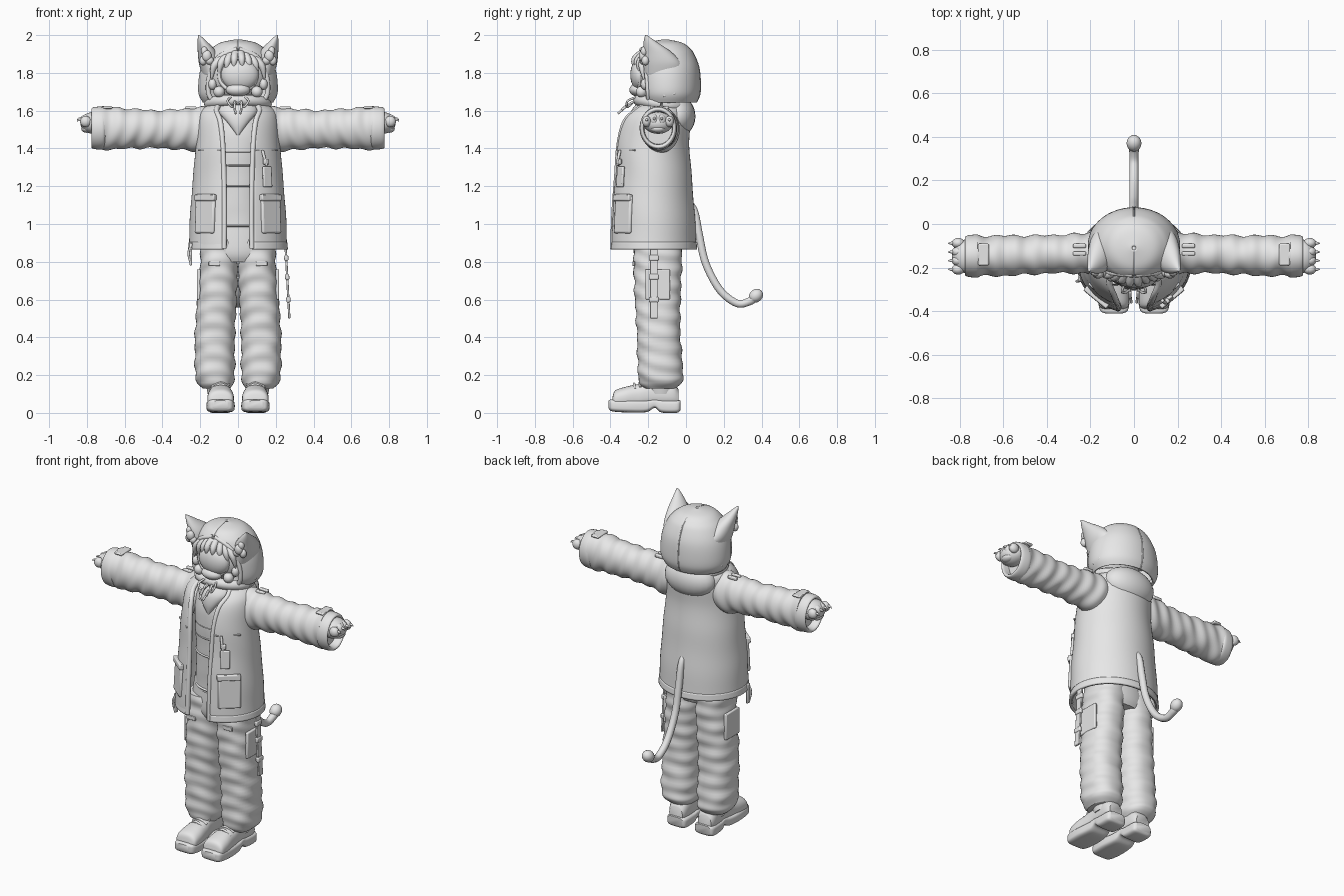
import bpy, bmesh, math
from math import sin, cos, pi, radians
from mathutils import Matrix, Vector, Euler

cube = bpy.data.objects.get("Cube")
if cube:
    bpy.data.objects.remove(cube)

grey = bpy.data.materials.new("light grey")
grey.use_nodes = True
grey.diffuse_color = (0.8, 0.8, 0.8, 1)
grey.node_tree.nodes["Principled BSDF"].inputs["Base Color"].default_value = (0.8, 0.8, 0.8, 1)


def finish(bm, name, mirror=False, thick=0, bevel=0):
    """Turn a bmesh into a shaded object with its modifiers."""
    bmesh.ops.recalc_face_normals(bm, faces=bm.faces)
    for f in bm.faces:
        f.smooth = True
    for e in bm.edges:
        e.smooth = e.calc_face_angle(0) < 0.75
    mesh = bpy.data.meshes.new(name)
    bm.to_mesh(mesh)
    bm.free()
    ob = bpy.data.objects.new(name, mesh)
    bpy.context.collection.objects.link(ob)
    mesh.materials.clear()
    mesh.materials.append(grey)
    if thick:
        m = ob.modifiers.new("thickness", 'SOLIDIFY')
        m.thickness, m.offset = thick, 0
    if bevel:
        m = ob.modifiers.new("bevel", 'BEVEL')
        m.width, m.segments = bevel, 2
    if mirror:
        ob.modifiers.new("mirror", 'MIRROR').use_clip = False
    return ob


def spline(keys, steps):
    """Smooth rows through the keys."""
    rows = []
    for i in range(len(keys) - 1):
        k = [keys[max(0, min(len(keys) - 1, i + d))] for d in (-1, 0, 1, 2)]
        for s in range(steps):
            t = s / steps
            rows.append([b + 0.5 * t * (c - a + t * (2*a - 5*b + 4*c - d + t * (3*(b - c) + d - a)))
                         for a, b, c, d in zip(*k)])
    return rows + [list(keys[-1])]


def ring_point(key, a, axis, power=1.0, grow=0.0):
    t, cu, cv, ru, rv = key[:5]
    c, s = cos(a), sin(a)
    u = cu + (ru + grow) * math.copysign(abs(c) ** power, c)
    v = cv + (rv + grow) * math.copysign(abs(s) ** power, s)
    return {'z': (u, v, t), 'x': (t, u, v), 'y': (u, t, v)}[axis]


def loft(name, keys, axis='z', steps=6, segs=40, power=1.0, wrinkle=0.0, freq=60,
         caps=True, **kw):
    """Skin oval sections (place, centre, radii, front gap in degrees)."""
    bm = bmesh.new()
    gapped = len(keys[0]) > 5
    rings = []
    for key in spline(keys, steps):
        gap = radians(max(0, key[5])) if gapped else 0
        ring = []
        for j in range(segs + gapped):
            a = -pi / 2 + gap + (2 * pi - 2 * gap) * j / segs
            w = wrinkle * (sin(key[0] * freq + 2.2 * sin(a) + cos(2 * a))
                           + 0.6 * sin(key[0] * freq * 0.57 - 3 * cos(a)))
            ring.append(bm.verts.new(ring_point(key, a, axis, power, w)))
        rings.append(ring)
    for r, q in zip(rings, rings[1:]):
        for j in range(segs):
            k = (j + 1) % len(r)
            bm.faces.new((r[j], r[k], q[k], q[j]))
    if caps and not gapped:
        bm.faces.new(rings[0])
        bm.faces.new(rings[-1])
    return finish(bm, name, **kw)


def balls(name, places, mirror=False, rot=(0, 0, 0)):
    """Ellipsoids given as (centre, radii)."""
    bm = bmesh.new()
    for loc, size in places:
        m = Matrix.LocRotScale(Vector(loc), Euler(rot), Vector(size))
        bmesh.ops.create_uvsphere(bm, u_segments=24, v_segments=14, radius=1, matrix=m)
    return finish(bm, name, mirror)


def box(name, loc, size, turn=(0, 0, 0), mirror=False, bevel=0.006):
    bm = bmesh.new()
    rot = Euler([radians(d) for d in turn])
    bmesh.ops.create_cube(bm, size=1, matrix=Matrix.LocRotScale(Vector(loc), rot, Vector(size)))
    return finish(bm, name, mirror, bevel=bevel)


def tube(name, pts, radius, mirror=False, taper=None):
    cu = bpy.data.curves.new(name, 'CURVE')
    cu.dimensions, cu.bevel_depth, cu.bevel_resolution, cu.use_fill_caps = '3D', radius, 3, True
    sp = cu.splines.new('POLY')
    rows = spline([tuple(p) + ((taper[i] if taper else 1),) for i, p in enumerate(pts)], 6)
    sp.points.add(len(rows) - 1)
    for p, row in zip(sp.points, rows):
        p.co, p.radius = (*row[:3], 1), row[3]
    tmp = bpy.data.objects.new(name, cu)
    mesh = bpy.data.meshes.new_from_object(tmp)
    bm = bmesh.new()
    bm.from_mesh(mesh)
    bpy.data.objects.remove(tmp)
    bpy.data.meshes.remove(mesh)
    return finish(bm, name, mirror)


def edge_trim(name, keys, radius):
    tube(name, [ring_point(k, -pi / 2 + radians(k[5]), 'z') for k in keys], radius, True)


# Trousers and cuffs
loft("trouser_legs", [(.13, .115, -.135, .075, .085), (.16, .12, -.135, .098, .11),
                      (.22, .122, -.135, .105, .12), (.42, .122, -.145, .106, .115),
                      (.62, .11, -.15, .104, .122), (.8, .1, -.15, .1, .128),
                      (.93, .095, -.15, .098, .125)], steps=12, power=.85, wrinkle=.0035,
     freq=75, mirror=True)
loft("hips", [(.8, 0, -.15, .17, .11), (.86, 0, -.15, .193, .128), (1.03, 0, -.15, .17, .12)])
box("cargo_pockets", (.208, -.15, .68), (.02, .13, .16), mirror=True)
box("trouser_tabs", (.125, -.277, .79), (.06, .012, .025), mirror=True, bevel=.003)

# Shoes: soft upper, toe sole, heel block, laces
loft("shoe_uppers", [(-.39, .092, .06, .045, .02), (-.375, .092, .07, .066, .048),
                     (-.32, .092, .078, .07, .06), (-.25, .092, .085, .062, .068),
                     (-.19, .095, .1, .056, .07), (-.08, .098, .1, .058, .07),
                     (-.04, .098, .08, .045, .045)], 'y', power=.85, mirror=True)
loft("shoe_soles", [(-.41, .092, .045, .04, .02), (-.39, .092, .04, .066, .032),
                    (-.3, .092, .036, .075, .034), (-.21, .092, .036, .068, .032),
                    (-.165, .093, .05, .062, .024), (-.13, .094, .036, .064, .034),
                    (-.05, .095, .034, .064, .034), (-.03, .095, .04, .05, .026)],
     'y', power=.5, mirror=True)
for i in range(3):
    tube("shoe_lace", [(.045, -.27 + i * .03, .125 + i * .012), (.092, -.275 + i * .03, .153 + i * .006),
                       (.14, -.27 + i * .03, .125 + i * .012)], .007, True)
loft("ankles", [(.1, .1, -.13, .06, .07), (.2, .11, -.135, .07, .08)], mirror=True)

# Shirt with raised seams, and a neck scarf
loft("shirt", [(.97, 0, -.155, .16, .125), (1.2, 0, -.16, .15, .125), (1.45, 0, -.16, .16, .13),
               (1.58, 0, -.15, .14, .11), (1.66, 0, -.14, .07, .08)], wrinkle=.001, freq=50)
for z in (.99, 1.2, 1.31, 1.38):
    loft("shirt_seam", [(z - .005, 0, -.16, .152, .128), (z, 0, -.16, .156, .133),
                        (z + .005, 0, -.16, .152, .128)], steps=2)
loft("neck_scarf", [(1.47, 0, -.285, .006, .01), (1.53, 0, -.275, .05, .03),
                    (1.59, 0, -.23, .1, .065), (1.64, 0, -.17, .11, .09)])

# Open jacket with trimmed edges and hem
jacket = [(.87, 0, -.175, .252, .222, 17), (1.05, 0, -.177, .245, .214, 17),
          (1.25, 0, -.178, .228, .2, 19), (1.42, 0, -.18, .215, .188, 22),
          (1.54, 0, -.165, .205, .178, 27), (1.6, 0, -.145, .185, .152, 38),
          (1.635, 0, -.13, .125, .12, 50)]
loft("jacket", jacket, steps=8, segs=64, wrinkle=.001, freq=25, thick=.018)
edge_trim("jacket_front_edges", jacket, .014)
loft("jacket_hem", [(z, 0, -.175, .257 - .1 * (z - .87), .227 - .1 * (z - .87), 17)
                    for z in (.865, .885, .905)], steps=2, segs=64, thick=.014)
box("jacket_pockets", (.172, -.33, 1.05), (.13, .026, .2), (-3, 0, 40), True, .01)
box("pocket_flaps", (.172, -.336, 1.14), (.135, .028, .035), (-3, 0, 40), True)
box("chest_seams", (.15, -.318, 1.39), (.15, .012, .008), (0, 0, 38), True, .002)

# Sleeves rolled inward at the wrist, and separate cuffs
loft("sleeves", [(.1, -.135, 1.5, .09, .09), (.18, -.135, 1.495, .1, .122),
                 (.26, -.135, 1.5, .09, .112), (.42, -.14, 1.502, .088, .1),
                 (.58, -.145, 1.505, .092, .106), (.72, -.147, 1.508, .093, .115)],
     'x', steps=14, wrinkle=.004, freq=70, mirror=True)
loft("cuffs", [(.7, -.147, 1.508, .085, .1), (.715, -.147, 1.508, .098, .112),
               (.755, -.147, 1.508, .096, .112), (.775, -.147, 1.508, .088, .104),
               (.768, -.147, 1.508, .078, .09), (.73, -.147, 1.508, .074, .086)],
     'x', steps=4, mirror=True)
box("sleeve_tabs", (.69, -.14, 1.617), (.05, .1, .014), mirror=True)
for y in (-.1, -.135):
    box("shoulder_tabs", (.25, y, 1.612), (.06, .02, .02), mirror=True)

# Paws with toes, pads and claws
balls("paws", [((.765, -.148, 1.535), (.07, .078, .058))], True)
toes = [(.806, -.148 + d * .04, 1.553 - abs(d) * .007) for d in (-1.5, -.5, .5, 1.5)]
balls("paw_toes", [(p, (.03, .024, .03)) for p in toes], True)
balls("paw_pads", [((.8, -.148, 1.505), (.03, .04, .022))], True)
for x, y, z in toes:
    tube("claw", [(x + .015, y, z + .008), (x + .035, y, z + .008), (x + .047, y, z)],
         .009, True, (1, .7, .1))

# Head inside the hood: face, visor, muzzle mask and fringe
balls("face", [((0, -.165, 1.785), (.155, .105, .14))])
balls("visor", [((.01, -.245, 1.79), (.1, .05, .085))])
tube("visor_rim", [(.1 * cos(a), -.265 + .025 * abs(cos(a)), 1.79 + .09 * sin(a))
                   for a in [i * pi / 8 for i in range(17)]], .01)
balls("muzzle_mask", [((0, -.255, 1.71), (.065, .045, .035))])
balls("mask_filters", [((.1, -.235, 1.7), (.03, .03, .03)), ((.135, -.215, 1.74), (.022, .025, .03))], True)
for i in range(4):
    x = .02 + i * .036
    tube("fringe_lock", [(x * .7, -.225, 1.91 - i * .012), (x, -.272 + i * .013, 1.87 - i * .012),
                         (x * 1.1, -.27 + i * .016, 1.81 - i * .018)], .02, True, (1, .9, .1))

# Hood, rim, centre seam, ears and drape
hood = [(1.645, 0, -.095, .18, .145, 46), (1.69, 0, -.095, .203, .163, 50),
        (1.76, 0, -.097, .203, .167, 50), (1.83, 0, -.1, .19, .162, 46),
        (1.89, 0, -.105, .163, .145, 34), (1.925, 0, -.108, .135, .125, 2),
        (1.955, 0, -.11, .09, .085, 0), (1.972, 0, -.11, .008, .008, 0)]
loft("hood", hood, segs=56, thick=.012)
edge_trim("hood_rim", hood[:6], .013)
tube("hood_seam", [ring_point(k, pi / 2, 'z', 1, .005) for k in hood], .004)
loft("ears", [(1.79, .135, -.12, .055, .1), (1.85, .15, -.125, .057, .1),
              (1.91, .163, -.152, .05, .075), (1.96, .186, -.187, .028, .038),
              (2.0, .207, -.212, .005, .005)], mirror=True)
balls("ear_tufts", [((.165, -.23, 1.89), (.025, .02, .03)), ((.15, -.225, 1.865), (.022, .02, .022)),
                    ((.185, -.215, 1.865), (.02, .02, .025)), ((.178, -.222, 1.915), (.018, .018, .025))], True)
balls("hood_drape", [((0, -.045, 1.57), (.165, .095, .11))])
tube("hood_collar", [(.15 * cos(a), -.13 + .12 * sin(a), 1.635 - .02 * sin(a))
                     for a in [i * pi / 8 for i in range(17)]], .03)
box("hood_side_clips", (.196, -.09, 1.69), (.02, .07, .025), (10, 0, 0), True)

# Drawcords with toggles
tube("drawcords", [(.01, -.25, 1.66), (.02, -.3, 1.635), (.012, -.36, 1.585)], .006, True)
tube("drawcord_loops", [(.04, -.27, 1.67), (.055, -.31, 1.65), (.03, -.31, 1.62), (.01, -.28, 1.645)], .006, True)
box("cord_toggles", (.018, -.325, 1.618), (.014, .04, .014), (42, 0, 0), True, .004)

# Tag on the left chest, hanging straps at the hips
tube("tag_strap", [(.13, -.35, 1.39), (.14, -.358, 1.35), (.15, -.36, 1.31)], .008)
box("chest_tag", (.155, -.347, 1.25), (.055, .016, .11), (-4, 0, 36))
box("chest_clip", (.148, -.355, 1.33), (.03, .022, .03), (0, 0, 36))
box("left_hip_strap", (.262, -.17, .69), (.012, .04, .38), (0, -3, 0), bevel=.003)
for z in (.82, .72, .6):
    box("strap_buckle", (.262 + (.69 - z) * .05, -.17, z), (.022, .052, .03), (0, -3, 0))
box("right_hip_strap", (-.25, -.25, .84), (.014, .03, .12))
tube("right_strap_cord", [(-.24, -.26, .9), (-.262, -.262, .85), (-.25, -.26, .79)], .006)

# Tail with a round tip
tube("tail", [(0, 0, 1.13), (0, .045, 1.07), (0, .07, .94), (0, .105, .79), (0, .18, .65),
              (0, .27, .58), (0, .335, .59), (0, .365, .615)], .021,
     taper=(.8, .9, 1, 1, 1, 1, 1.05, 1.3))
balls("tail_tip", [((0, .37, .62), (.034, .04, .034))], rot=(.7, 0, 0))
